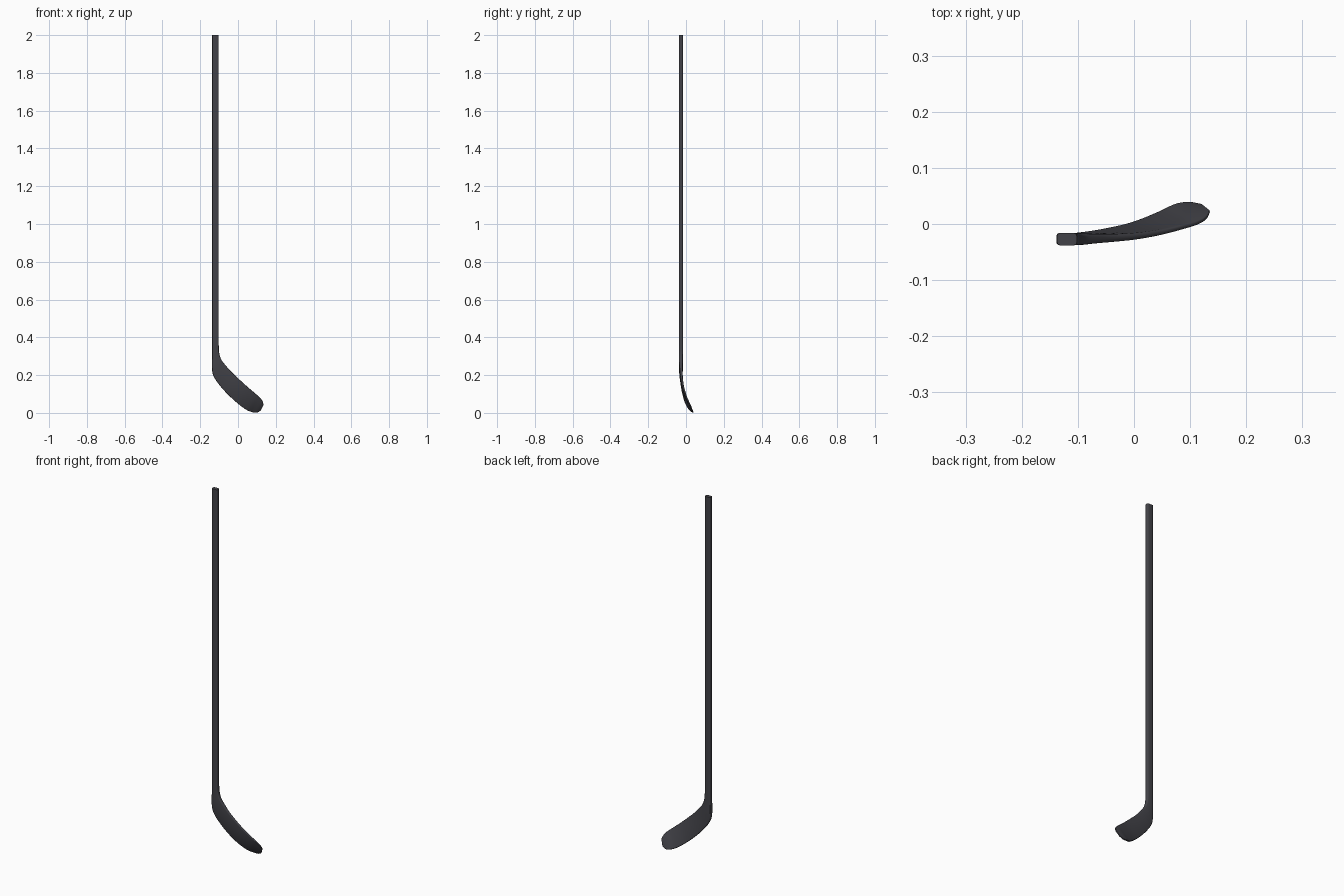
import bpy, bmesh, math
from mathutils import Vector

if "Cube" in bpy.data.objects:
    bpy.data.objects.remove(bpy.data.objects["Cube"])

# stations down the stick: upper/right edge, lower/left edge, thickness
STATIONS = [
    ((-.102, -.027, .47), (-.137, -.027, .47), .022),
    ((-.102, -.027, .36), (-.137, -.027, .34), .022),
    ((-.099, -.027, .315), (-.138, -.027, .27), .021),
    ((-.087, -.027, .28), (-.137, -.027, .225), .020),
    ((-.064, -.026, .25), (-.128, -.026, .192), .017),
    ((-.034, -.025, .216), (-.102, -.022, .152), .014),
    ((.006, -.022, .178), (-.057, -.014, .101), .012),
    ((.050, -.015, .138), (-.005, -.001, .053), .010),
    ((.090, -.005, .104), (.042, .018, .018), .009),
    ((.114, .002, .083), (.073, .033, .005), .008),
    ((.129, .011, .064), (.098, .037, .002), .007),
    ((.135, .022, .044), (.120, .034, .012), .005),
]


def catmull(a, b, c, d, t):
    return 0.5 * (2 * b + (c - a) * t + (2 * a - 5 * b + 4 * c - d) * t * t
                  + (3 * b - a - 3 * c + d) * t ** 3)


def rounded_section(top, bottom, thick, tangent):
    """Rounded rectangle spanning the two edges."""
    u = (top - bottom).normalized()
    n = tangent.cross(u).normalized()
    hw, ht = (top - bottom).length / 2, thick / 2
    r = min(.0055, ht * .8)
    mid = (top + bottom) / 2
    pts = []
    for k, (sx, sy) in enumerate(((1, 1), (-1, 1), (-1, -1), (1, -1))):
        for i in range(4):
            a = math.pi / 2 * (k + i / 3)
            pts.append(mid + u * (sx * (hw - r) + r * math.cos(a))
                       + n * (sy * (ht - r) + r * math.sin(a)))
    return pts


# smooth interpolation of the stations
data = [Vector((*t, *b, th)[:7]) for t, b, th in STATIONS]
STEPS = 5
rows = []
for i in range(len(data) - 1):
    p = [data[min(max(i + o, 0), len(data) - 1)] for o in (-1, 0, 1, 2)]
    rows += [catmull(*p, s / STEPS) for s in range(STEPS)]
rows.append(data[-1])

# straight shaft up to the butt end
butt = rows[0].copy()
butt[2] = butt[5] = 2.0
rows.insert(0, butt)
edges = [(Vector(r[0:3]), Vector(r[3:6]), r[6]) for r in rows]
mids = [(t + b) / 2 for t, b, _ in edges]

# loft shaft and blade as one body
bm = bmesh.new()
rings = []
for i, (t, b, th) in enumerate(edges):
    tangent = mids[min(i + 1, len(mids) - 1)] - mids[max(i - 1, 0)]
    rings.append([bm.verts.new(p) for p in rounded_section(t, b, th, tangent)])
for a, b in zip(rings, rings[1:]):
    for j in range(len(a)):
        k = (j + 1) % len(a)
        bm.faces.new((a[j], a[k], b[k], b[j]))
bm.faces.new(rings[0])
bm.faces.new(rings[-1])
bmesh.ops.recalc_face_normals(bm, faces=bm.faces)
mesh = bpy.data.meshes.new("hockey_stick")
bm.to_mesh(mesh)
bm.free()
stick = bpy.data.objects.new("hockey_stick", mesh)
bpy.context.collection.objects.link(stick)

# dark composite finish
mat = bpy.data.materials.new("dark_composite")
mat.diffuse_color = (.055, .055, .065, 1)
mat.use_nodes = True
mat.node_tree.nodes["Principled BSDF"].inputs["Base Color"].default_value = mat.diffuse_color
mesh.materials.append(mat)

bpy.context.view_layer.objects.active = stick
stick.select_set(True)
bpy.ops.object.shade_smooth_by_angle(angle=math.radians(35))
